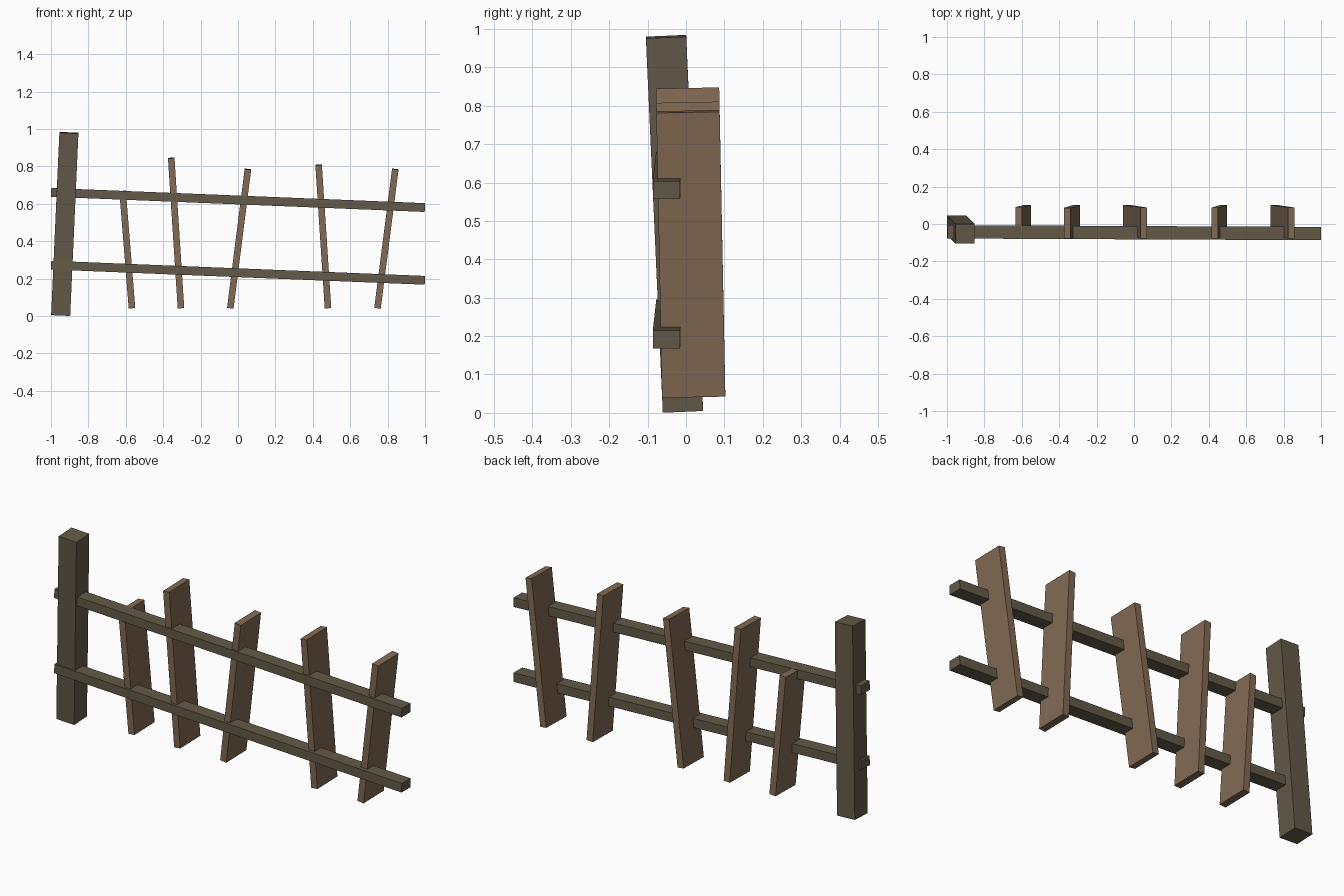
import bpy, bmesh
from mathutils import Vector, Matrix

if "Cube" in bpy.data.objects:
    bpy.data.objects.remove(bpy.data.objects["Cube"])


def material(name, rgb):
    m = bpy.data.materials.new(name)
    m.diffuse_color = (*rgb, 1)
    m.use_nodes = True
    m.node_tree.nodes["Principled BSDF"].inputs["Base Color"].default_value = m.diffuse_color
    return m


DARK = material("weathered_wood", (0.125, 0.102, 0.065))
LIGHT = material("picket_wood", (0.225, 0.145, 0.088))


def beam(name, start, end, thickness, depth, mat):
    """Square-ended plank between two points; depth runs roughly along y."""
    start, end = Vector(start), Vector(end)
    axis = (end - start).normalized()
    side = Vector((0, 1, 0)).cross(axis).normalized()
    front = axis.cross(side)
    rot = Matrix((side, front, axis)).transposed().to_4x4()
    size = Matrix.Diagonal((thickness, depth, (end - start).length, 1))
    bm = bmesh.new()
    bmesh.ops.create_cube(bm, size=1, matrix=Matrix.Translation((start + end) / 2) @ rot @ size)
    mesh = bpy.data.meshes.new(name)
    bm.to_mesh(mesh)
    bm.free()
    mesh.materials.append(mat)
    obj = bpy.data.objects.new(name, mesh)
    bpy.context.collection.objects.link(obj)
    return obj


# Leaning end post
beam("post", (-0.948, -0.008, 0.005), (-0.904, -0.052, 0.98), 0.102, 0.105, DARK)

# Two sloping rails
for name, z in (("lower_rail", 0.272), ("upper_rail", 0.661)):
    beam(name, (-0.999, -0.042, z), (0.999, -0.051, z - 0.081), 0.047, 0.071, DARK)

# Crooked pickets: bottom x, top x, top z
pickets = [
    (-0.567, -0.617, 0.668),
    (-0.305, -0.357, 0.845),
    (-0.041, 0.053, 0.785),
    (0.481, 0.431, 0.808),
    (0.746, 0.841, 0.785),
]
for i, (x0, x1, z1) in enumerate(pickets, 1):
    z0 = 0.043
    beam(f"picket_{i}", (x0, 0.02, z0), (x1, 0.02 - 0.02 * (z1 - z0), z1), 0.035, 0.165, LIGHT)
